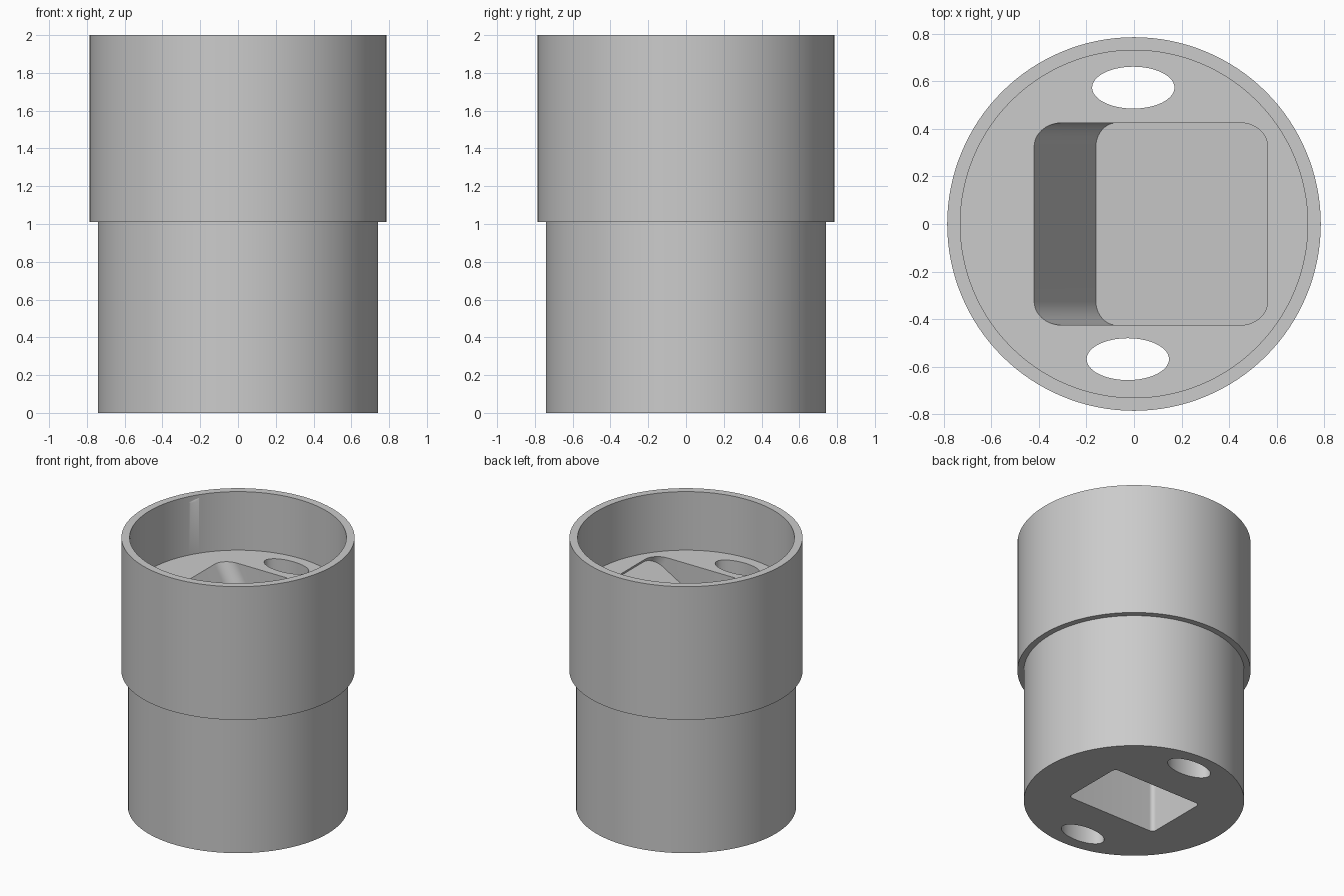
import bpy, bmesh, math
from mathutils import Matrix, Vector

if "Cube" in bpy.data.objects:
    bpy.data.objects.remove(bpy.data.objects["Cube"])

SEG = 128
grey = bpy.data.materials.new("plain_grey")
grey.diffuse_color = (0.6, 0.6, 0.6, 1)
grey.use_nodes = True
grey.node_tree.nodes["Principled BSDF"].inputs["Base Color"].default_value = grey.diffuse_color


def make_object(name, bm):
    bmesh.ops.recalc_face_normals(bm, faces=bm.faces)
    mesh = bpy.data.meshes.new(name)
    bm.to_mesh(mesh)
    bm.free()
    mesh.materials.append(grey)
    obj = bpy.data.objects.new(name, mesh)
    bpy.context.collection.objects.link(obj)
    return obj


def lathe(name, profile):
    """Closed solid of revolution; the profile runs from axis to axis."""
    bm = bmesh.new()
    rings = [[bm.verts.new((r * math.cos(2 * math.pi * i / SEG),
                            r * math.sin(2 * math.pi * i / SEG), z))
              for i in range(SEG)] for r, z in profile]
    for a, b in zip(rings, rings[1:]):
        for i in range(SEG):
            j = (i + 1) % SEG
            bm.faces.new((a[i], a[j], b[j], b[i]))
    bm.faces.new(rings[0])
    bm.faces.new(rings[-1])
    return make_object(name, bm)


def prism(name, outline, z0, z1, matrix=Matrix()):
    bm = bmesh.new()
    low, high = [[bm.verts.new(matrix @ Vector((x, y, z))) for x, y in outline]
                 for z in (z0, z1)]
    bm.faces.new(low)
    bm.faces.new(high)
    for i in range(len(outline)):
        j = (i + 1) % len(outline)
        bm.faces.new((low[i], low[j], high[j], high[i]))
    return make_object(name, bm)


def rounded_rect(hx, hy, r, steps=10):
    pts = []
    for k, (sx, sy) in enumerate(((1, 1), (-1, 1), (-1, -1), (1, -1))):
        for s in range(steps + 1):
            a = math.pi / 2 * (k + s / steps)
            pts.append((sx * (hx - r) + r * math.cos(a),
                        sy * (hy - r) + r * math.sin(a)))
    return pts


def ellipse(cx, cy, rx, ry, n=64):
    return [(cx + rx * math.cos(2 * math.pi * i / n),
             cy + ry * math.sin(2 * math.pi * i / n)) for i in range(n)]


# Stepped body with an open cup on top
FLOOR = 1.565
body = lathe("holder_body", [(0.742, 0), (0.742, 1.01), (0.785, 1.01),
                             (0.785, 2), (0.73, 2), (0.73, FLOOR)])

# Square pocket leaning 30 degrees, cut into the cup floor
side = 0.85
tilt = math.radians(30)
lean = (Matrix.Translation((-0.16, 0, FLOOR - 0.45))
        @ Matrix.Rotation(-tilt, 4, 'Y')
        @ Matrix.Translation((side / 2, 0, 0)))
cutters = [
    prism("tilted_pocket_cutter", rounded_rect(side / 2, side / 2, 0.1), 0, 0.97, lean),
    # Rectangular socket in the underside
    prism("base_socket_cutter", rounded_rect(0.37, 0.243, 0.03), -0.2, 0.9),
    # Oval through holes
    prism("back_hole_cutter", ellipse(-0.003, 0.573, 0.173, 0.088), -0.2, 1.8),
    prism("front_hole_cutter", ellipse(-0.026, -0.568, 0.173, 0.088), -0.2, 1.8),
]
for cutter in cutters:
    mod = body.modifiers.new(cutter.name, 'BOOLEAN')
    mod.operation = 'DIFFERENCE'
    mod.solver = 'EXACT'
    mod.object = cutter

# Bake the cuts and remove the cutters
bpy.context.view_layer.update()
baked = bpy.data.meshes.new_from_object(
    body.evaluated_get(bpy.context.evaluated_depsgraph_get()))
body.modifiers.clear()
body.data = baked
baked.materials.clear()
baked.materials.append(grey)
for p in baked.polygons:
    p.material_index = 0
for cutter in cutters:
    bpy.data.objects.remove(cutter)

bpy.context.view_layer.objects.active = body
body.select_set(True)
bpy.ops.object.shade_smooth_by_angle(angle=math.radians(30))
